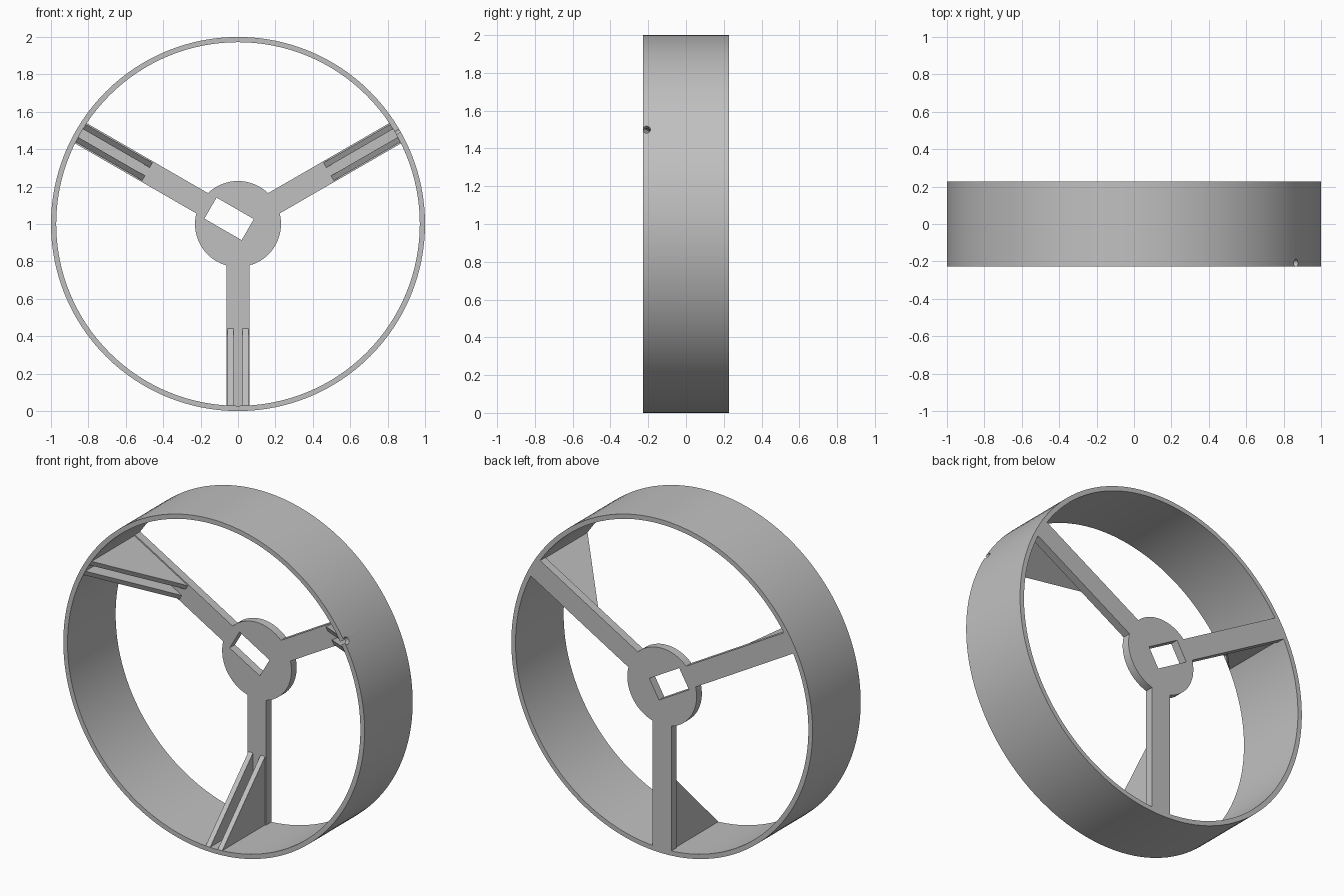
import bpy, bmesh, math
from mathutils import Matrix, Vector

if "Cube" in bpy.data.objects:
    bpy.data.objects.remove(bpy.data.objects["Cube"], do_unlink=True)

HALF = 0.228          # half the rim width
WEB = 0.178           # front plane of hub and spokes
R_OUT, R_IN, R_HUB = 1.0, 0.972, 0.23
CENTRE = Vector((0, 0, 1))

grey = bpy.data.materials.new("plain grey")
grey.use_nodes = True
grey.diffuse_color = (0.53, 0.53, 0.53, 1)
grey.node_tree.nodes["Principled BSDF"].inputs["Base Color"].default_value = grey.diffuse_color


def finish(name, bm):
    bmesh.ops.recalc_face_normals(bm, faces=bm.faces)
    mesh = bpy.data.meshes.new(name)
    bm.to_mesh(mesh)
    bm.free()
    obj = bpy.data.objects.new(name, mesh)
    bpy.context.collection.objects.link(obj)
    mesh.materials.append(grey)
    return obj


def prism(name, profile, t0, t1, angle):
    """Extrude a (radius, y) profile across an arm that points at angle."""
    a = math.radians(angle)
    out = Vector((math.cos(a), 0, math.sin(a)))
    side = Vector((-math.sin(a), 0, math.cos(a)))
    bm = bmesh.new()
    ends = [[bm.verts.new(CENTRE + out * r + side * t + Vector((0, y, 0)))
             for r, y in profile] for t in (t0, t1)]
    for ring in ends:
        bm.faces.new(ring)
    n = len(profile)
    for i in range(n):
        j = (i + 1) % n
        bm.faces.new((ends[0][i], ends[0][j], ends[1][j], ends[1][i]))
    return finish(name, bm)


def box(name, r0, r1, y0, y1, half, angle):
    return prism(name, [(r0, y0), (r1, y0), (r1, y1), (r0, y1)], -half, half, angle)


def cylinder(name, radius, depth, matrix, segments):
    bm = bmesh.new()
    bmesh.ops.create_cone(bm, cap_ends=True, segments=segments, radius1=radius,
                          radius2=radius, depth=depth, matrix=matrix)
    return finish(name, bm)


def cut(obj, cutter):
    mod = obj.modifiers.new("cut", 'BOOLEAN')
    mod.operation, mod.solver, mod.object = 'DIFFERENCE', 'EXACT', cutter
    bpy.context.view_layer.objects.active = obj
    bpy.ops.object.modifier_apply(modifier=mod.name)
    bpy.data.objects.remove(cutter, do_unlink=True)


def smooth(obj):
    bpy.ops.object.select_all(action='DESELECT')
    obj.select_set(True)
    bpy.context.view_layer.objects.active = obj
    bpy.ops.object.shade_smooth_by_angle(angle=math.radians(30))


axle = Matrix.Rotation(math.pi / 2, 4, 'X')

# Rim: a wide thin band with a small radial hole breaking the front edge
rim = cylinder("rim", R_OUT, 2 * HALF, Matrix.Translation(CENTRE) @ axle, 128)
cut(rim, cylinder("bore", R_IN, 1, Matrix.Translation(CENTRE) @ axle, 128))
a = math.radians(30)
hole_at = CENTRE + Vector((math.cos(a), 0, math.sin(a))) + Vector((0, -0.209, 0))
turn = Matrix.Rotation(math.pi / 2 - a, 4, 'Y')
cut(rim, cylinder("rim_hole", 0.021, 0.15, Matrix.Translation(hole_at) @ turn, 24))
smooth(rim)

# Hub: a thin disc with an off-centre rectangular slot
hub_at = CENTRE + Vector((0, (HALF + WEB) / 2, 0))
hub = cylinder("hub", R_HUB, HALF - WEB, Matrix.Translation(hub_at) @ axle, 64)
cut(hub, box("hub_slot", -0.06, 0.17, 0, 0.5, 0.065, 150))
smooth(hub)

# Spokes, each with a pair of triangular gusset walls
for label, angle in (("left", 30), ("right", 150), ("lower", 270)):
    box(label + "_spoke", 0.22, 0.975, WEB, HALF, 0.0625, angle)
    wedge = [(0.56, WEB), (0.971, WEB), (0.971, -HALF)]
    for part, t0, t1 in (("a", -0.055, -0.025), ("b", 0.025, 0.055)):
        prism(label + "_gusset_" + part, wedge, t0, t1, angle)
